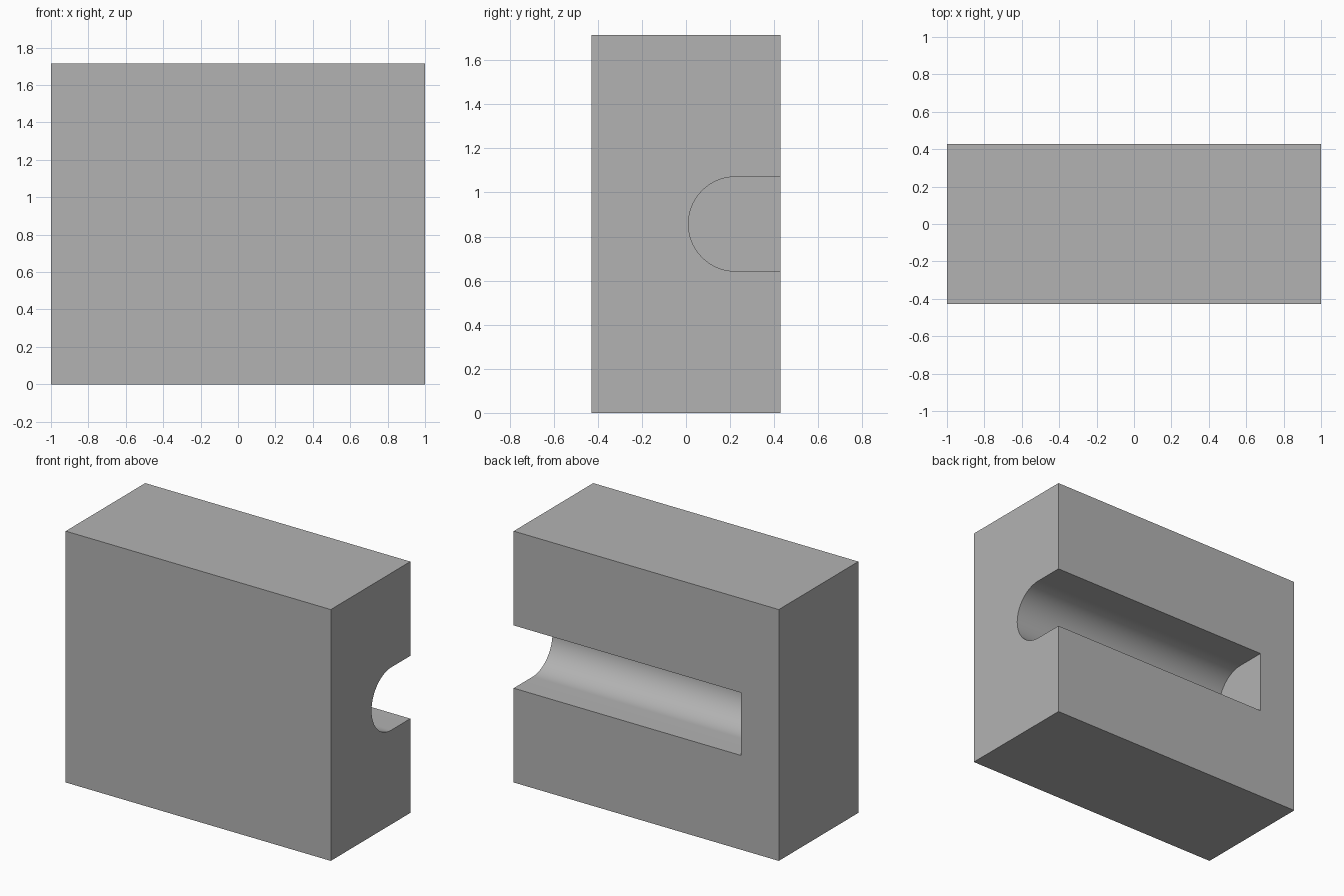
import bpy, bmesh, math
from mathutils import Vector

cube = bpy.data.objects.get("Cube")
if cube:
    bpy.data.objects.remove(cube, do_unlink=True)

WIDTH, DEPTH, HEIGHT = 2.0, 0.857, 1.714
RADIUS, SLOT_Y, SLOT_Z = 0.214, 0.225, 0.857
SLOT_END = -0.714
ARC_STEPS = 48

grey = bpy.data.materials.new("plain grey")
grey.use_nodes = True
colour = (0.45, 0.45, 0.45, 1)
grey.diffuse_color = colour
grey.node_tree.nodes["Principled BSDF"].inputs["Base Color"].default_value = colour


def extrude_profile(name, points, x0, x1):
    """Extrude a closed (y, z) profile along x."""
    bm = bmesh.new()
    face = bm.faces.new([bm.verts.new((x0, y, z)) for y, z in points])
    moved = bmesh.ops.extrude_face_region(bm, geom=[face])["geom"]
    verts = [g for g in moved if isinstance(g, bmesh.types.BMVert)]
    bmesh.ops.translate(bm, verts=verts, vec=Vector((x1 - x0, 0, 0)))
    bmesh.ops.recalc_face_normals(bm, faces=bm.faces)
    mesh = bpy.data.meshes.new(name)
    bm.to_mesh(mesh)
    bm.free()
    mesh.materials.append(grey)
    obj = bpy.data.objects.new(name, mesh)
    bpy.context.collection.objects.link(obj)
    return obj


# Solid block
h = DEPTH / 2
block = extrude_profile("slotted_block", [(-h, 0), (h, 0), (h, HEIGHT), (-h, HEIGHT)],
                        -WIDTH / 2, WIDTH / 2)

# Round-bottomed slot, open at the back and the +x end
arc = []
for i in range(ARC_STEPS + 1):
    a = math.pi * (0.5 + i / ARC_STEPS)
    arc.append((SLOT_Y + RADIUS * math.cos(a), SLOT_Z + RADIUS * math.sin(a)))
outside = h + 0.2
profile = [(outside, SLOT_Z + RADIUS)] + arc + [(outside, SLOT_Z - RADIUS)]
cutter = extrude_profile("slot_cutter", profile, SLOT_END, WIDTH / 2 + 0.2)

# Cut the slot, then drop the cutter
cut = block.modifiers.new("slot", 'BOOLEAN')
cut.operation = 'DIFFERENCE'
cut.solver = 'EXACT'
cut.object = cutter
bpy.ops.object.select_all(action='DESELECT')
bpy.context.view_layer.objects.active = block
block.select_set(True)
bpy.ops.object.modifier_apply(modifier=cut.name)
bpy.data.objects.remove(cutter, do_unlink=True)
bpy.ops.object.shade_smooth_by_angle(angle=math.radians(30))
